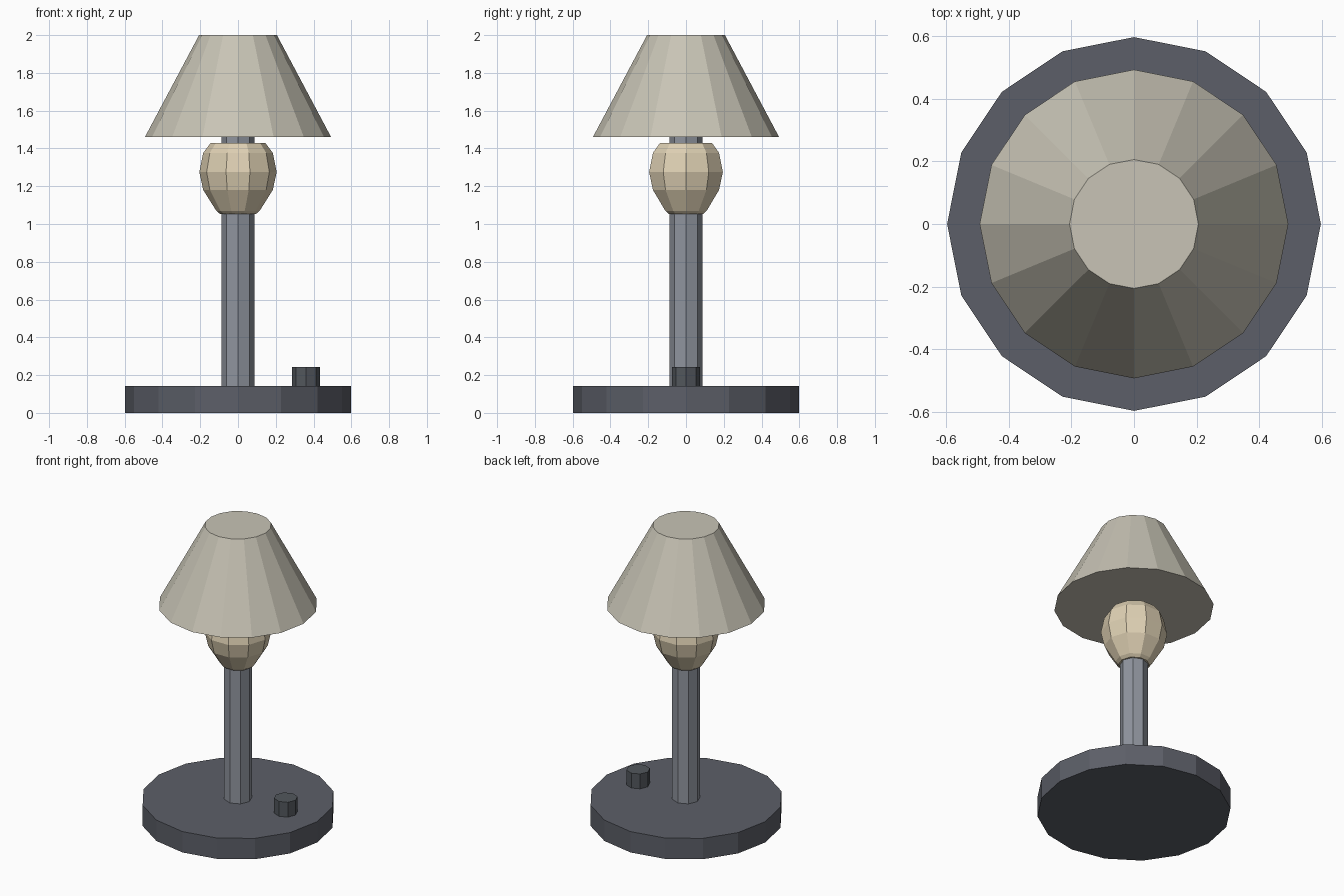
import bpy, bmesh, math

if "Cube" in bpy.data.objects:
    bpy.data.objects.remove(bpy.data.objects["Cube"])


def material(name, rgb):
    m = bpy.data.materials.new(name)
    m.diffuse_color = (*rgb, 1.0)
    m.use_nodes = True
    m.node_tree.nodes["Principled BSDF"].inputs["Base Color"].default_value = m.diffuse_color
    return m


def lathe(name, sides, profile, mat, x=0.0):
    """Closed flat-faced solid turned from (radius, z) points, listed bottom to top."""
    bm = bmesh.new()
    rings = []
    for r, z in profile:
        rings.append([bm.verts.new((x + r * math.cos(2 * math.pi * i / sides),
                                    r * math.sin(2 * math.pi * i / sides), z))
                      for i in range(sides)])
    for low, high in zip(rings, rings[1:]):
        for i in range(sides):
            j = (i + 1) % sides
            bm.faces.new((low[i], low[j], high[j], high[i]))
    bm.faces.new(rings[0][::-1])
    bm.faces.new(rings[-1])
    mesh = bpy.data.meshes.new(name)
    bm.to_mesh(mesh)
    bm.free()
    mesh.materials.append(mat)
    obj = bpy.data.objects.new(name, mesh)
    bpy.context.collection.objects.link(obj)
    return obj


base_grey = material("dark slate", (0.107, 0.114, 0.138))
pole_grey = material("steel grey", (0.280, 0.300, 0.345))
knob_grey = material("charcoal", (0.085, 0.095, 0.108))
shade_cream = material("pale linen", (0.578, 0.552, 0.465))
bulb_cream = material("warm cream", (0.730, 0.630, 0.450))

# Heavy round foot
lathe("base", 16, [(0.597, 0.0), (0.597, 0.142)], base_grey)

# Octagonal stem running up into the shade
lathe("pole", 8, [(0.087, 0.13), (0.087, 1.47)], pole_grey)

# Switch on the right of the foot
lathe("switch_knob", 8, [(0.073, 0.13), (0.073, 0.243)], knob_grey, x=0.36)

# Faceted bulb, cut flat on top
lathe("bulb", 10, [(0.095, 1.053), (0.115, 1.07), (0.184, 1.18), (0.205, 1.275),
                   (0.184, 1.377), (0.144, 1.43)], bulb_cream)

# Solid tapered shade
lathe("lampshade", 16, [(0.493, 1.46), (0.206, 2.0)], shade_cream)
